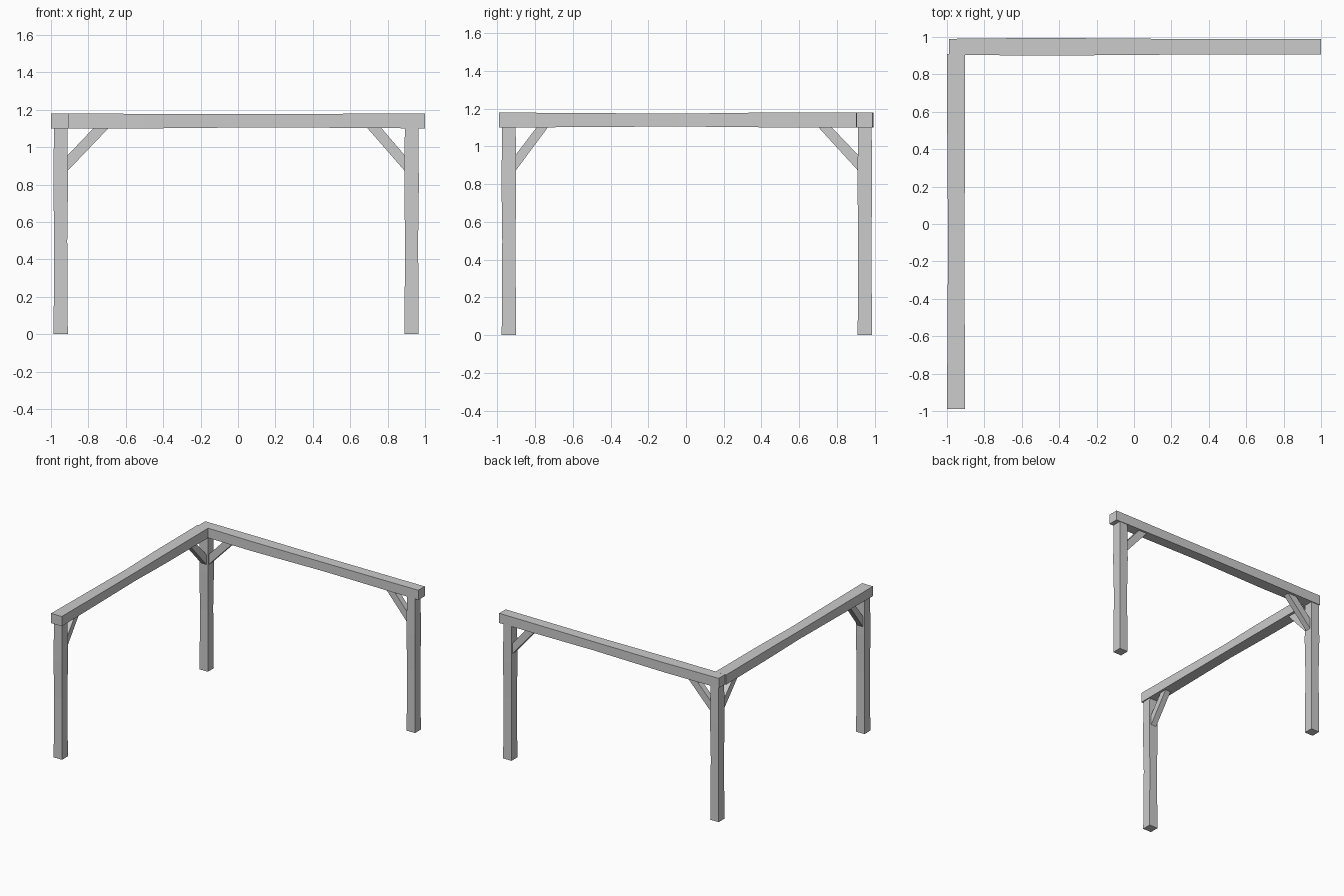
import bpy, bmesh
from mathutils import Vector

if "Cube" in bpy.data.objects:
    bpy.data.objects.remove(bpy.data.objects["Cube"])


def loft(name, rings):
    """Closed solid through matching four-point rings."""
    bm = bmesh.new()
    loops = [[bm.verts.new(p) for p in r] for r in rings]
    for a, b in zip(loops, loops[1:]):
        for i in range(4):
            j = (i + 1) % 4
            bm.faces.new((a[i], a[j], b[j], b[i]))
    bm.faces.new(loops[0])
    bm.faces.new(loops[-1])
    bmesh.ops.recalc_face_normals(bm, faces=bm.faces)
    me = bpy.data.meshes.new(name)
    bm.to_mesh(me)
    bm.free()
    ob = bpy.data.objects.new(name, me)
    bpy.context.collection.objects.link(ob)
    return ob


def timber(name, axis, sections):
    """Slightly uneven timber; section = (position, a0, a1, b0, b1)."""
    rings = []
    for t, a0, a1, b0, b1 in sections:
        ring = []
        for a, b in ((a0, b0), (a1, b0), (a1, b1), (a0, b1)):
            p = [a, b]
            p.insert(axis, t)
            ring.append(Vector(p))
        rings.append(ring)
    return loft(name, rings)


# Top beams, hewn slightly uneven along their length
timber("back_beam", 0, [
    (-0.99, 0.905, 0.99, 1.10, 1.18), (-0.5, 0.90, 0.995, 1.10, 1.178),
    (0.15, 0.905, 0.99, 1.106, 1.177), (1.0, 0.905, 0.988, 1.10, 1.18)])
timber("left_beam", 1, [
    (-0.99, -1.0, -0.903, 1.10, 1.18), (-0.04, -0.994, -0.907, 1.106, 1.174),
    (0.35, -0.998, -0.903, 1.102, 1.179), (0.908, -1.0, -0.903, 1.10, 1.18)])

# Posts: low x and y corner of each, 0.075 square, with a slight waist
for name, x, y in (("corner_post", -0.986, 0.91),
                   ("right_post", 0.89, 0.91),
                   ("front_post", -0.986, -0.977)):
    timber(name, 2, [(z, x + d, x + 0.076 - d, y + d, y + 0.076 - d)
                     for z, d in ((0, 0), (0.5, 0.003), (0.8, -0.001), (1.102, 0.002))])


def brace(name, axis, post, top_near, top_far, mid):
    """Diagonal brace from a post face up to the underside of a beam."""
    rings = []
    for side in (mid - 0.024, mid + 0.024):
        ring = []
        for t, z in ((post, 0.872), (post, 0.955), (top_near, 1.104), (top_far, 1.104)):
            ring.append(Vector((t, side, z) if axis == 0 else (side, t, z)))
        rings.append(ring)
    return loft(name, rings)


# Diagonal braces
brace("back_brace_left", 0, -0.912, -0.77, -0.69, 0.948)
brace("back_brace_right", 0, 0.892, 0.765, 0.69, 0.948)
brace("left_brace_back", 1, 0.912, 0.77, 0.70, -0.948)
brace("left_brace_front", 1, -0.903, -0.79, -0.73, -0.948)
